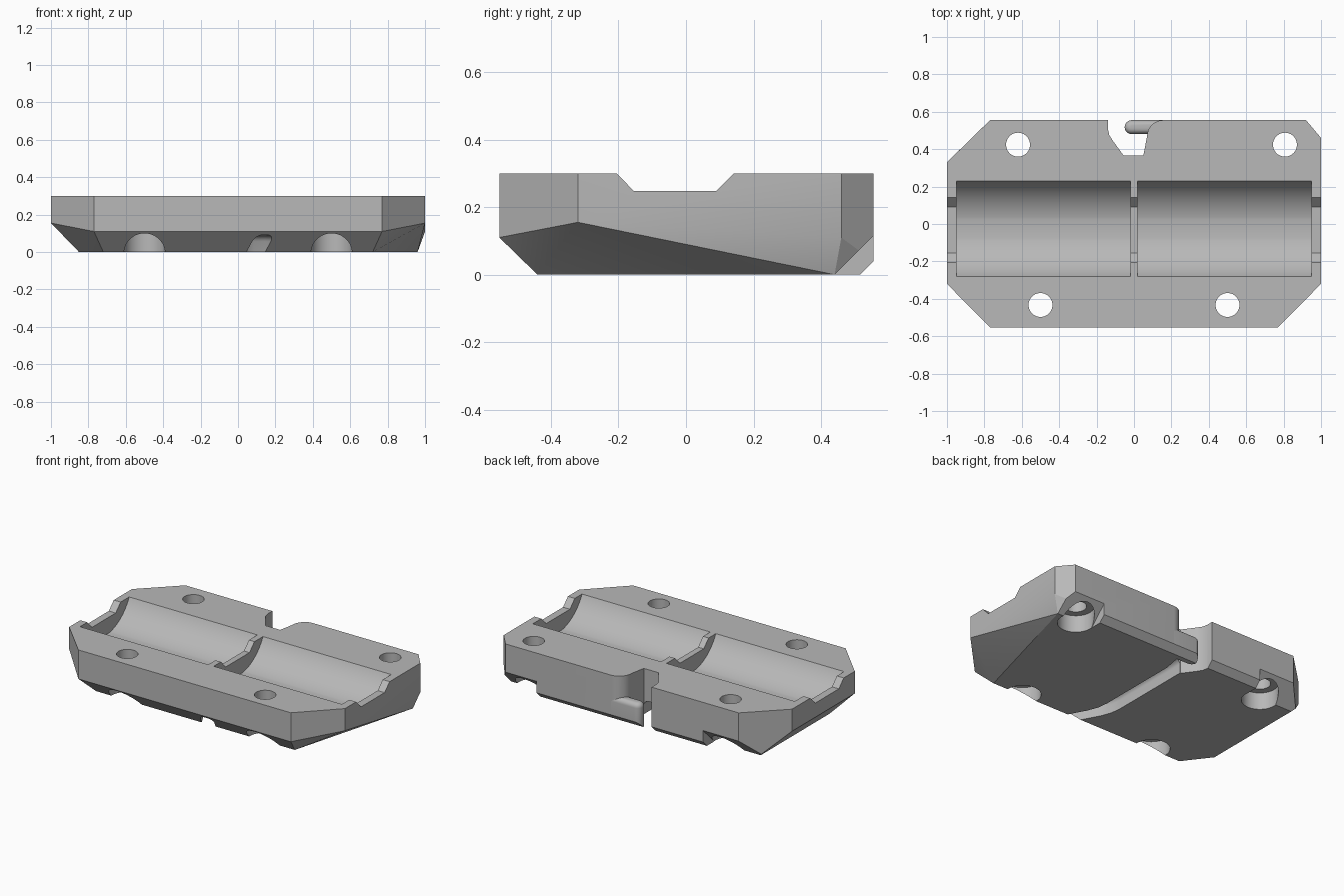
import bpy, bmesh, math

cube = bpy.data.objects.get("Cube")
if cube:
    bpy.data.objects.remove(cube, do_unlink=True)

grey = bpy.data.materials.new("plain grey")
grey.use_nodes = True
colour = (0.48, 0.48, 0.48, 1)
grey.diffuse_color = colour
grey.node_tree.nodes["Principled BSDF"].inputs["Base Color"].default_value = colour


def finish(bm, name):
    bmesh.ops.recalc_face_normals(bm, faces=bm.faces)
    mesh = bpy.data.meshes.new(name)
    bm.to_mesh(mesh)
    bm.free()
    mesh.materials.append(grey)
    obj = bpy.data.objects.new(name, mesh)
    bpy.context.scene.collection.objects.link(obj)
    return obj


def prism(name, outline, lo, hi, axis="z", round_top=0):
    """Extrude an (x, y) outline along z, or a (y, z) outline along x."""
    bm = bmesh.new()
    place = (lambda p: (p[0], p[1], lo)) if axis == "z" else (lambda p: (lo, p[0], p[1]))
    face = bm.faces.new([bm.verts.new(place(p)) for p in outline])
    new = bmesh.ops.extrude_face_region(bm, geom=[face])["geom"]
    top = [v for v in new if isinstance(v, bmesh.types.BMVert)]
    step = (0, 0, hi - lo) if axis == "z" else (hi - lo, 0, 0)
    bmesh.ops.translate(bm, verts=top, vec=step)
    if round_top:
        rim = [e for e in bm.edges if all(v in top for v in e.verts)]
        bmesh.ops.bevel(bm, geom=rim, offset=round_top, segments=6,
                        profile=0.5, affect="EDGES")
    return finish(bm, name)


def arc(cx, cy, r, start, end, n):
    angles = [math.radians(start + (end - start) * i / n) for i in range(n + 1)]
    return [(cx + r * math.cos(a), cy + r * math.sin(a)) for a in angles]


def boolean(obj, other, operation="DIFFERENCE", keep=False):
    mod = obj.modifiers.new("cut", "BOOLEAN")
    mod.operation, mod.solver, mod.object = operation, "EXACT", other
    graph = bpy.context.evaluated_depsgraph_get()
    mesh = bpy.data.meshes.new_from_object(obj.evaluated_get(graph))
    obj.modifiers.clear()
    obj.data = mesh
    if not keep:
        bpy.data.objects.remove(other, do_unlink=True)


TOP = 0.30

# Body block: convex hull of the top outline, the chamfer line and the base
outline = [(-0.77, -0.553, 0.11), (0.77, -0.553, 0.11), (1, -0.32, 0.155), (1, 0.46, 0.11),
           (0.92, 0.555, 0.04), (-0.77, 0.555, 0.04), (-1, 0.33, 0.155), (-1, -0.32, 0.155)]
base = [(-0.72, -0.44), (0.72, -0.44), (0.96, 0.44), (0.92, 0.515),
        (-0.81, 0.515), (-0.85, 0.477), (-0.85, -0.27)]
bm = bmesh.new()
for x, y, z in outline:
    bm.verts.new((x, y, z))
    bm.verts.new((x, y, TOP))
for x, y in base:
    bm.verts.new((x, y, 0))
hull = bmesh.ops.convex_hull(bm, input=bm.verts)
bmesh.ops.delete(bm, geom=hull["geom_interior"], context="VERTS")
bmesh.ops.dissolve_limit(bm, angle_limit=0.01, verts=bm.verts, edges=bm.edges)
body = finish(bm, "clamp_body")

# Wire tab that reaches into the rear notch, trimmed to the block
tab_plan = arc(-0.013, 0.518, 0.037, 90, 270, 12) + [(0.16, 0.481), (0.16, 0.555)]
tab = prism("wire_tab", tab_plan, -0.02, 0.16, round_top=0.03)
boolean(tab, body, "INTERSECT", keep=True)

# Two round-bottomed chambers with a flat strip along the bottom
mid, radius, centre_z = -0.025, 0.283, 0.423
flat = math.degrees(math.asin(0.05 / radius))
edge = math.degrees(math.acos((centre_z - TOP) / radius))
left_arc = arc(mid, centre_z, radius, 270 - edge, 270 - flat, 20)
right_arc = arc(mid, centre_z, radius, 270 + flat, 270 + edge, 20)
chamber = left_arc + right_arc + [(0.23, 0.4), (-0.28, 0.4)]
for lo, hi in ((-0.95, -0.02), (0.02, 0.95)):
    boolean(body, prism("chamber_cutter", chamber, lo, hi, "x"))

# Shallow saddle through the end walls and the divider
saddle = [(-0.305, 0.4), (-0.205, TOP), (-0.155, 0.248), (0.09, 0.248),
          (0.142, TOP), (0.242, 0.4)]
boolean(body, prism("saddle_cutter", saddle, -1.1, 1.1, "x"))

# Deeper chamfers at both rear corners
wedge = [(0.34, -0.1), (0.66, 0.22), (0.7, -0.1)]
for lo, hi in ((-1.2, -0.512), (0.697, 1.2)):
    boolean(body, prism("corner_cutter", wedge, lo, hi, "x"))

# Bolt holes with counterbores underneath
for x, y in ((-0.5, -0.433), (0.5, -0.433), (-0.62, 0.424), (0.807, 0.424)):
    for r, lo, hi in ((0.11, -0.1, 0.112), (0.064, -0.2, 0.4)):
        boolean(body, prism("hole_cutter", arc(x, y, r, 0, 352.5, 47), lo, hi))

# Rear wire notch
notch = ([(-0.14, 0.7), (-0.14, 0.51), (-0.132, 0.475), (-0.115, 0.448), (-0.055, 0.365),
          (0.05, 0.365), (0.07, 0.47)]
         + arc(0.155, 0.47, 0.085, 170, 90, 8) + [(0.155, 0.7)])
boolean(body, prism("notch_cutter", notch, -0.1, 0.4))

# Wire channel along the underside, from the front edge to the notch
path = [(0.18, -0.6), (0.095, -0.44), (0.035, -0.33), (0.008, -0.26), (0, -0.19), (0, 0.42)]
plan = [(x - 0.05, y) for x, y in path] + [(x + 0.05, y) for x, y in reversed(path)]
boolean(body, prism("channel_cutter", plan, -0.1, 0.092, round_top=0.035))

# Smooth the round surfaces, keep the edges sharp
bpy.ops.object.select_all(action="DESELECT")
for obj in (body, tab):
    obj.select_set(True)
bpy.context.view_layer.objects.active = body
bpy.ops.object.shade_smooth_by_angle(angle=math.radians(25))
